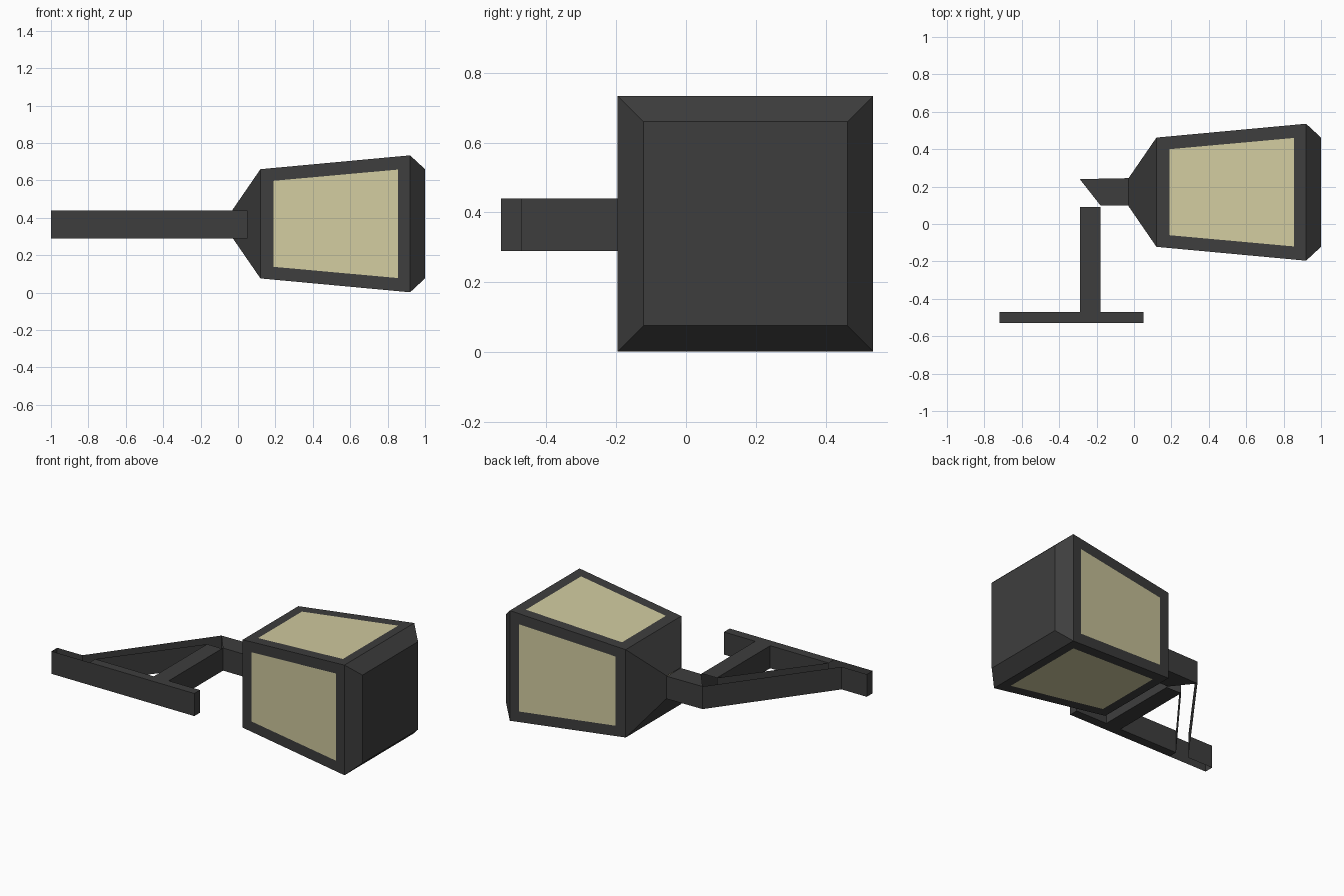
import bpy, bmesh

if "Cube" in bpy.data.objects:
    bpy.data.objects.remove(bpy.data.objects["Cube"])

def material(name, rgb):
    m = bpy.data.materials.new(name)
    m.diffuse_color = (*rgb, 1)
    m.use_nodes = True
    m.node_tree.nodes["Principled BSDF"].inputs["Base Color"].default_value = m.diffuse_color
    return m

METAL = material("dark grey metal", (0.048, 0.048, 0.048))
GLASS = material("pale yellow glass", (0.64, 0.60, 0.35))

def finish(bm, name, mats):
    me = bpy.data.meshes.new(name)
    bm.to_mesh(me)
    bm.free()
    for m in mats:
        me.materials.append(m)
    ob = bpy.data.objects.new(name, me)
    bpy.context.collection.objects.link(ob)
    return ob

# --- Wall bracket: upright walls along an outline, with flat caps ---
Z0, Z1 = 0.29, 0.44
bm = bmesh.new()

def walls(points):
    for (ax, ay), (bx, by) in zip(points, points[1:]):
        bm.faces.new([bm.verts.new(p) for p in
                      ((ax, ay, Z0), (bx, by, Z0), (bx, by, Z1), (ax, ay, Z1))])

def caps(points):
    bm.faces.new([bm.verts.new((x, y, Z1)) for x, y in points])
    bm.faces.new([bm.verts.new((x, y, Z0)) for x, y in reversed(points)])

# outer outline: wall bar, post, neck, diagonal brace
walls([(-0.03, 0.245), (-0.29, 0.24), (-0.815, -0.47), (-1, -0.47), (-1, -0.53),
       (-0.72, -0.53), (0.05, -0.53), (0.05, -0.47), (-0.18, -0.47),
       (-0.18, 0.10), (-0.03, 0.10)])
# triangular opening between bar, post and brace
walls([(-0.29, 0.09), (-0.29, -0.47), (-0.72, -0.47), (-0.29, 0.09)])
# caps of bar, post and neck (the brace is open above and below)
caps([(-0.72, -0.53), (0.05, -0.53), (0.05, -0.47), (-0.72, -0.47)])
caps([(-0.29, -0.47), (-0.18, -0.47), (-0.18, 0.09), (-0.29, 0.09)])
caps([(-0.29, 0.24), (-0.18, 0.10), (-0.03, 0.10), (-0.03, 0.245)])
bmesh.ops.remove_doubles(bm, verts=bm.verts, dist=0.001)
finish(bm, "wall_bracket", [METAL])

# --- Lantern: square sections along x, with a glass pane in each side ---
CY, CZ = 0.17, 0.368
CORNERS = ((-1, -1), (1, -1), (1, 1), (-1, 1))
SECTIONS = ((-0.03, 0.074), (0.12, 0.292), (0.92, 0.366), (1.0, 0.292))
bm = bmesh.new()
rings = [[bm.verts.new((x, CY + h * a, CZ + h * b)) for a, b in CORNERS]
         for x, h in SECTIONS]
bm.faces.new(rings[-1])

def half(x):
    return 0.292 + (x - 0.12) / 0.8 * 0.074

for k in range(3):
    for i in range(4):
        j = (i + 1) % 4
        quad = [rings[k][i], rings[k][j], rings[k + 1][j], rings[k + 1][i]]
        if k != 1:
            bm.faces.new(quad)
            continue
        # glazed side: pane lies flush inside a flat frame
        pane = []
        for end, x, w in ((i, 0.19, 0.23), (j, 0.19, 0.23), (j, 0.855, 0.29), (i, 0.855, 0.29)):
            a, b = CORNERS[end]
            h = half(x)
            if CORNERS[i][0] == CORNERS[j][0]:
                p = (x, CY + a * h, CZ + b * w)
            else:
                p = (x, CY + a * w, CZ + b * h)
            pane.append(bm.verts.new(p))
        bm.faces.new(pane).material_index = 1
        for n in range(4):
            m = (n + 1) % 4
            bm.faces.new((quad[n], quad[m], pane[m], pane[n]))
bmesh.ops.recalc_face_normals(bm, faces=bm.faces)
finish(bm, "lantern", [METAL, GLASS])
